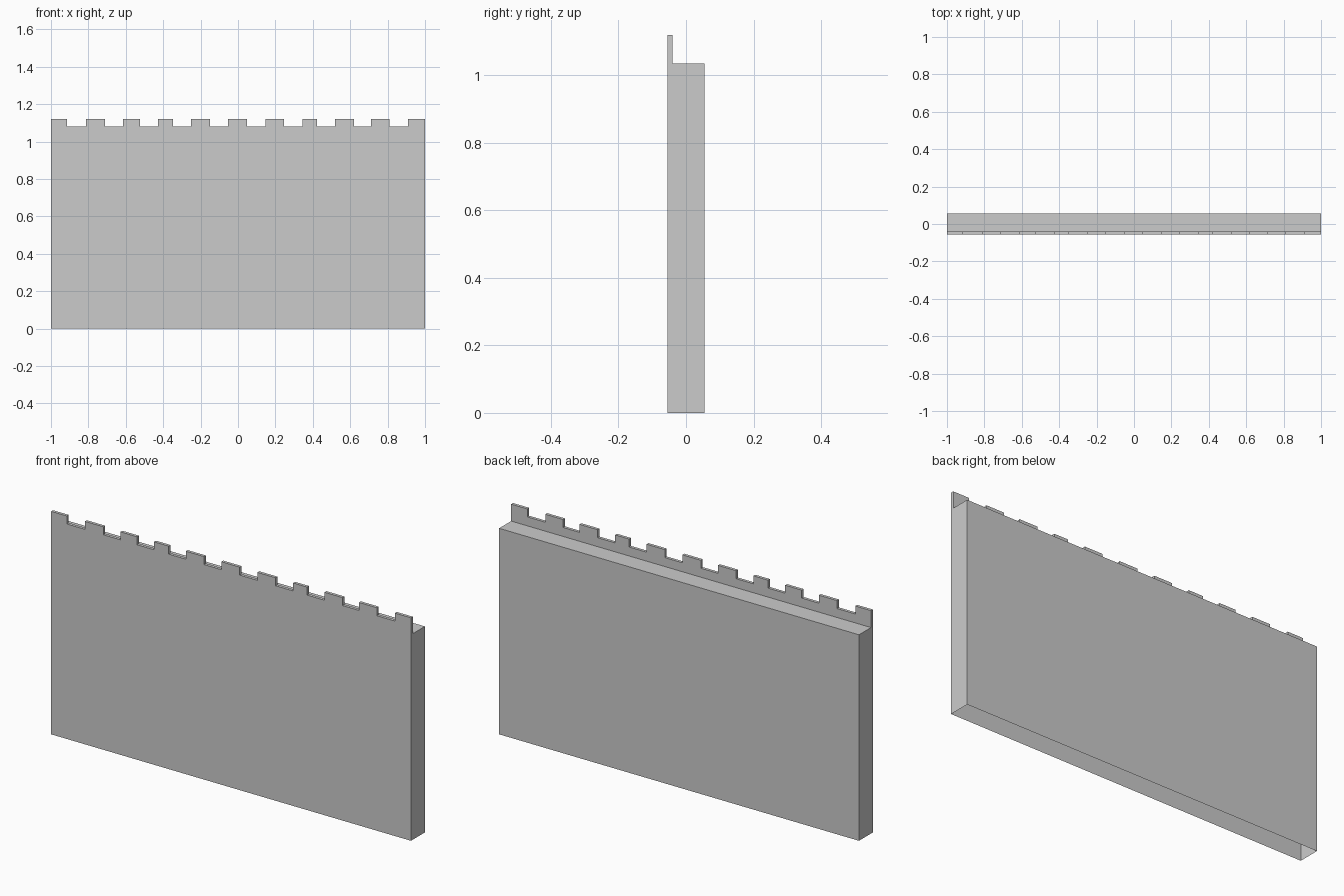
import bpy, bmesh
from mathutils import Vector

if "Cube" in bpy.data.objects:
    bpy.data.objects.remove(bpy.data.objects["Cube"])

FRONT, LEDGE, BACK = -0.055, -0.04, 0.055   # y positions
WALK, NOTCH, TOP = 1.035, 1.08, 1.12        # z positions
MERLONS = [(-1, -0.913), (-0.812, -0.71), (-0.615, -0.523), (-0.428, -0.347),
           (-0.251, -0.15), (-0.054, 0.048), (0.146, 0.247), (0.345, 0.422),
           (0.519, 0.62), (0.711, 0.81), (0.91, 1)]


def prism(name, outline, offset, open_sides):
    """Extrude a planar outline by offset, leaving the numbered sides open."""
    bm = bmesh.new()
    a = [bm.verts.new(p) for p in outline]
    b = [bm.verts.new(Vector(p) + Vector(offset)) for p in outline]
    bm.faces.new(a)
    bm.faces.new(b[::-1])
    n = len(a)
    for i in range(n):
        if i not in open_sides:
            j = (i + 1) % n
            bm.faces.new((a[j], a[i], b[i], b[j]))
    bm.normal_update()
    # the first cap must face away from the extrusion
    bm.faces.ensure_lookup_table()
    if bm.faces[0].normal.dot(Vector(offset)) > 0:
        bmesh.ops.reverse_faces(bm, faces=bm.faces[:])
    mesh = bpy.data.meshes.new(name)
    bm.to_mesh(mesh)
    bm.free()
    obj = bpy.data.objects.new(name, mesh)
    bpy.context.collection.objects.link(obj)
    return obj


# Hollow wall body: open underneath and under the parapet
section = [(-1, FRONT, 0), (-1, FRONT, WALK), (-1, LEDGE, WALK),
           (-1, BACK, WALK), (-1, BACK, 0)]
prism("wall_body", section, (2, 0, 0), {1, 4})

# Thin crenellated parapet along the front edge, open where it meets the wall
outline = [(-1, FRONT, WALK)]
for k, (x0, x1) in enumerate(MERLONS):
    if k > 0:
        outline.append((x0, FRONT, NOTCH))
    outline += [(x0, FRONT, TOP), (x1, FRONT, TOP)]
    if k < len(MERLONS) - 1:
        outline.append((x1, FRONT, NOTCH))
outline.append((1, FRONT, WALK))
prism("parapet", outline, (0, LEDGE - FRONT, 0), {len(outline) - 1})
